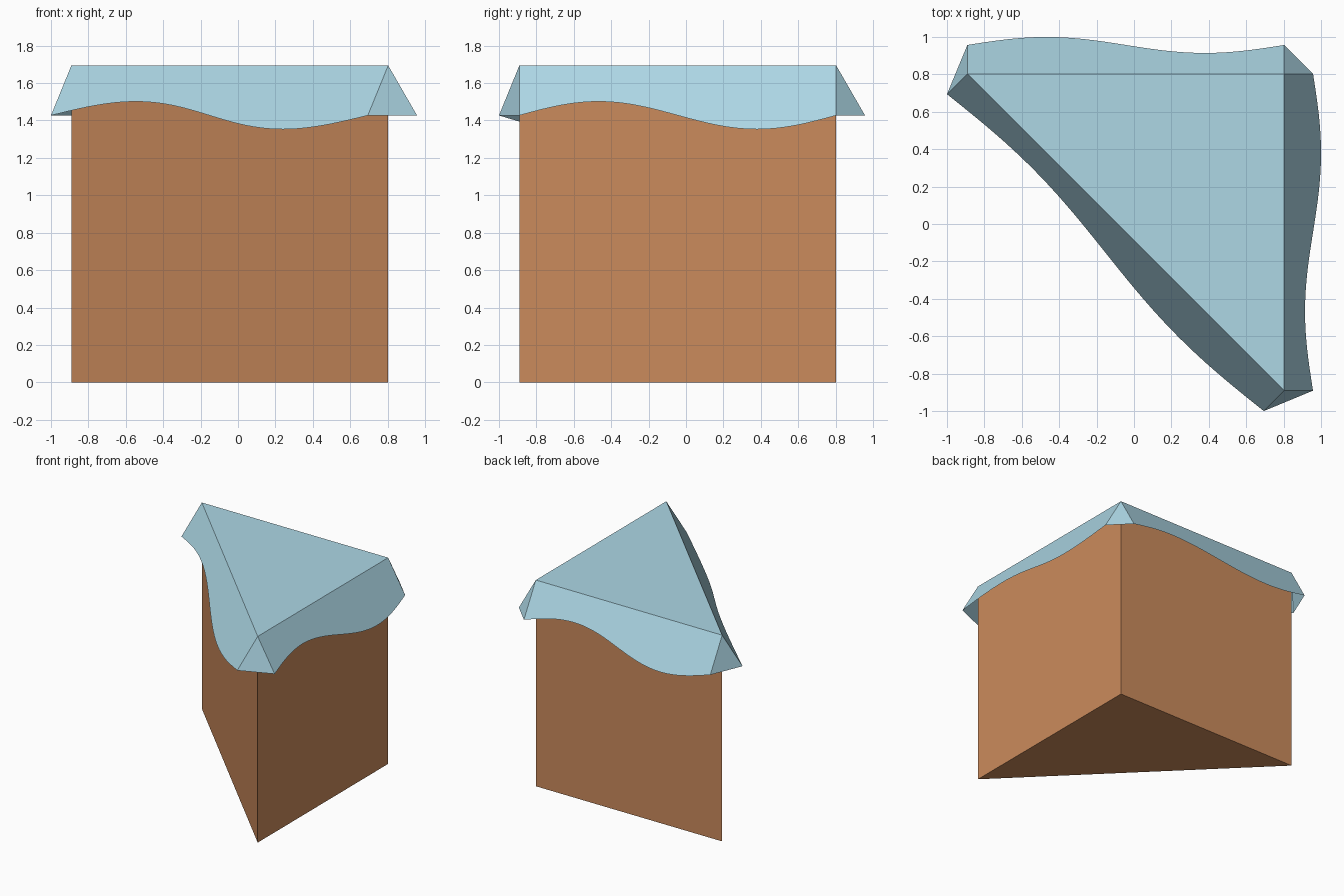
import bpy
import math
from mathutils import Vector

cube = bpy.data.objects.get("Cube")
if cube:
    bpy.data.objects.remove(cube, do_unlink=True)

HEIGHT = 1.694
DROP = 0.267                        # vertical drop of the flap ends
WAVE = 0.074                        # vertical height of the hem wave
FLARE = math.tan(math.radians(30))  # outward run per unit of drop
STEPS = 48
UP = Vector((0, 0, 1))
CORNERS = [Vector((0.803, -0.891, 0)), Vector((0.803, 0.803, 0)), Vector((-0.891, 0.803, 0))]


def make_material(name, color):
    mat = bpy.data.materials.new(name)
    mat.use_nodes = True
    mat.diffuse_color = color
    mat.node_tree.nodes["Principled BSDF"].inputs["Base Color"].default_value = color
    return mat


def make_object(name, verts, faces, mat):
    mesh = bpy.data.meshes.new(name)
    mesh.from_pydata(verts, [], faces)
    mesh.materials.append(mat)
    obj = bpy.data.objects.new(name, mesh)
    bpy.context.collection.objects.link(obj)
    return obj


brown = make_material("warm_brown", (0.597, 0.258, 0.107, 1))
blue = make_material("pale_blue", (0.418, 0.680, 0.785, 1))

# Triangular body: floor and three walls, closed above by the cover
top = [c + UP * HEIGHT for c in CORNERS]
walls = [(i, (i + 1) % 3, (i + 1) % 3 + 3, i + 3) for i in range(3)]
make_object("body", CORNERS + top, [(2, 1, 0)] + walls, brown)

# Cover: flat top, a flared flap with a wavy hem per side, corner triangles
verts, faces = list(top), [(0, 1, 2)]
hem_ends = []
for i in range(3):
    start, end = top[i], top[(i + 1) % 3]
    along = (end - start).normalized()
    outward = along.cross(UP)
    base = len(verts)
    for s in range(STEPS + 1):
        t = s / STEPS
        fall = DROP - WAVE * math.sin(2 * math.pi * t)
        edge = start.lerp(end, t)
        verts += [edge, edge + outward * fall * FLARE - UP * fall]
    for s in range(STEPS):
        k = base + 2 * s
        faces.append((k, k + 1, k + 3, k + 2))
    hem_ends.append((base + 1, base + 2 * STEPS + 1))
for i in range(3):
    faces.append((i, hem_ends[i - 1][1], hem_ends[i][0]))
make_object("cover", verts, faces, blue)
